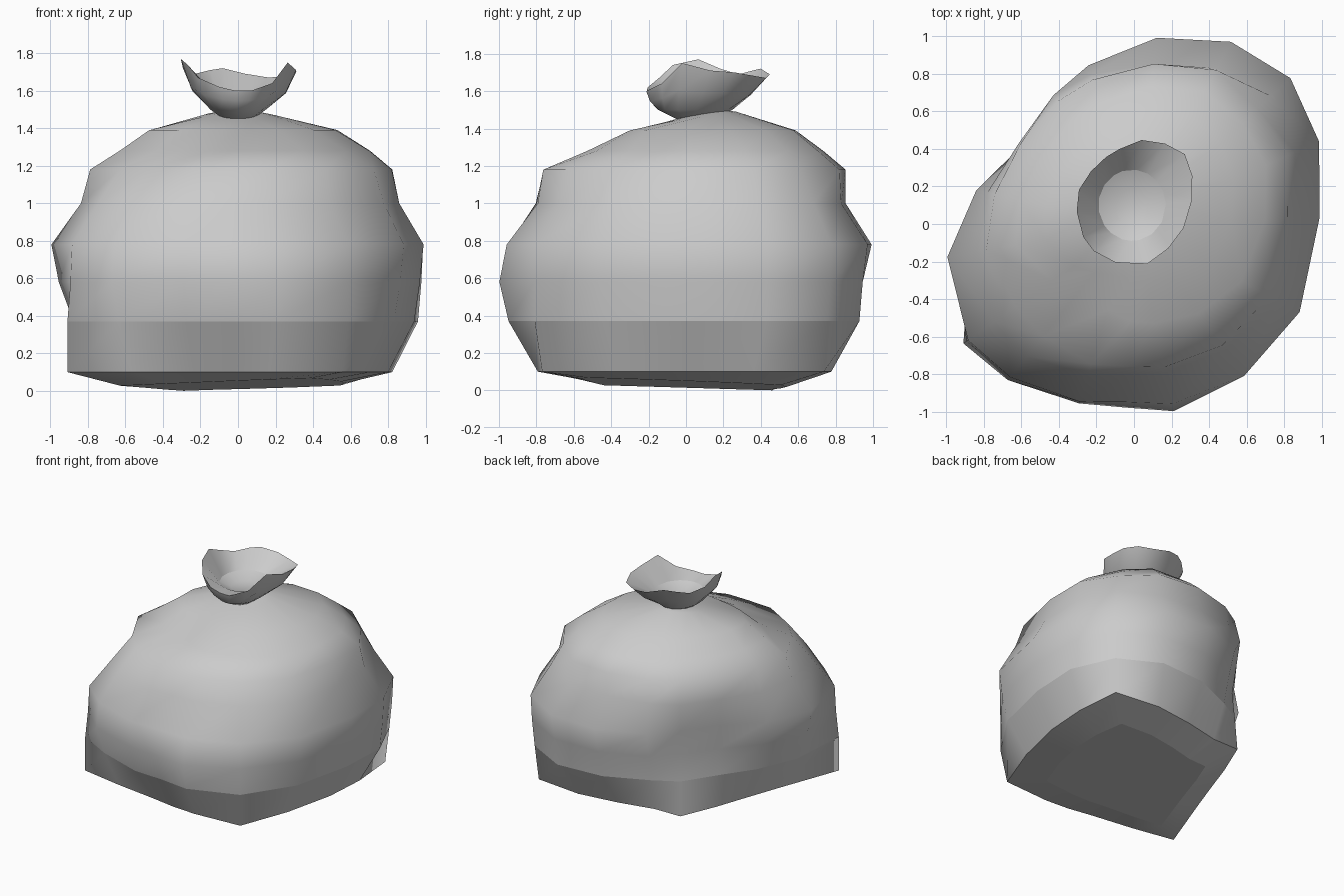
import bpy
import bmesh
from math import cos, sin, radians

if "Cube" in bpy.data.objects:
    bpy.data.objects.remove(bpy.data.objects["Cube"], do_unlink=True)

# Directions of the seams running up the sack, unevenly spaced like real folds
ANGLES = [radians(d) for d in (2, 24, 43, 62, 83, 106, 122, 145, 168,
                               190, 215, 231, 253, 268, 282, 306, 332)]
SIDES = len(ANGLES)

grey = bpy.data.materials.new("bag_grey")
grey.use_nodes = True
grey.diffuse_color = (0.6, 0.6, 0.6, 1)
grey.node_tree.nodes["Principled BSDF"].inputs["Base Color"].default_value = (0.6, 0.6, 0.6, 1)


def polar_ring(radii, heights, center=(0, 0), scale=1):
    """Uneven ring, one radius and one height for each seam direction."""
    cx, cy = center
    return [(cx + scale * r * cos(a), cy + scale * r * sin(a), z)
            for r, z, a in zip(radii, heights, ANGLES)]


def oval_ring(center, rx, ry, height, tilt=0):
    """Oval ring that rises by tilt towards the back."""
    cx, cy = center
    return [(cx + rx * cos(a), cy + ry * sin(a), height + tilt * sin(a)) for a in ANGLES]


def loft(name, rings, sharp=()):
    """Skin and cap a stack of rings, smooth except along the rings listed as sharp."""
    bm = bmesh.new()
    loops = [[bm.verts.new(p) for p in ring] for ring in rings]
    for low, high in zip(loops, loops[1:]):
        for i in range(SIDES):
            j = (i + 1) % SIDES
            bm.faces.new((low[i], low[j], high[j], high[i]))
    bm.faces.new(loops[0][::-1])
    bm.faces.new(loops[-1])
    for face in bm.faces:
        face.smooth = True
    for level in sharp:
        loop = loops[level]
        for i in range(SIDES):
            edge = bm.edges.get((loop[i], loop[(i + 1) % SIDES]))
            edge.smooth = False
    mesh = bpy.data.meshes.new(name)
    bm.to_mesh(mesh)
    bm.free()
    mesh.materials.append(grey)
    obj = bpy.data.objects.new(name, mesh)
    bpy.context.collection.objects.link(obj)
    return obj


# Sack cross-sections from the floor up: height, then radii along the seams
sections = [
    (0.10, (.80, .90, 1.08, .88, .74, .70, .79, .66, .64, .73, 1.11, .90, .78, .78, .81, .95, .80)),
    (0.37, (.94, 1.05, 1.11, 1.05, .91, .79, .77, .70, .76, .89, 1.11, 1.01, .95, .92, .97, 1.0, .94)),
    (0.58, (.97, 1.07, 1.13, 1.07, .95, .83, .75, .70, .80, .97, 1.09, 1.07, 1.0, .98, 1.02, 1.0, .98)),
    (0.78, (.99, 1.08, 1.14, 1.1, 1.0, .88, .78, .73, .86, 1.01, 1.08, 1.05, .99, .95, .98, 1.0, 1.0)),
    (1.00, (.86, .94, 1.0, .94, .86, .83, .81, .75, .80, .85, .91, .91, .84, .80, .81, .83, .88)),
    (1.18, (.82, .9, .90, .93, .86, .80, .77, .74, .76, .80, .77, .77, .78, .76, .78, .80, .82)),
    (1.28, (.70, .77, .79, .80, .74, .67, .64, .61, .62, .64, .53, .47, .48, .52, .54, .59, .65)),
    (1.39, (.52, .58, .63, .65, .59, .52, .50, .48, .48, .48, .39, .33, .29, .29, .30, .37, .46)),
]
body = [polar_ring(radii, [height] * SIDES) for height, radii in sections]

# Slightly tilted underside, drawn in from the base edge
underside = [(x * 0.69, y * 0.69, 0.031 - 0.03 * y + 0.025 * x) for x, y, z in body[0]]

# Gathered top of the sack
NECK = (0, 0.09)
gather = oval_ring(NECK, 0.19, 0.18, 1.465, tilt=0.025)
throat = oval_ring(NECK, 0.10, 0.11, 1.48, tilt=0.02)
loft("bag_body", [underside] + body + [gather, throat], sharp=(0, 1, 2))

# Wavy rim of the open mouth above the tie
RIM_CENTER = (0, 0.12)
rim_radii = (.31, .34, .37, .35, .33, .29, .28, .28, .30, .31, .33, .34, .34, .33, .34, .31, .30)
rim_heights = (1.71, 1.7, 1.68, 1.67, 1.69, 1.72, 1.71, 1.69, 1.72,
               1.77, 1.74, 1.67, 1.62, 1.6, 1.6, 1.64, 1.75)
cup_heights = [1.51 + 0.4 * (z - 1.51) for z in rim_heights]

# Up the outside of the mouth, over the rim and down the inside
mouth = [
    oval_ring((0, 0.05), 0.08, 0.10, 1.45),
    oval_ring((0, 0.05), 0.15, 0.20, 1.50),
    polar_ring(rim_radii, cup_heights, (0, 0.08), scale=0.82),
    polar_ring(rim_radii, rim_heights, RIM_CENTER),
    oval_ring((-0.01, 0.1), 0.18, 0.19, 1.58),
    oval_ring((-0.01, 0.09), 0.09, 0.10, 1.54),
]
loft("tied_mouth", mouth, sharp=(3, 4))
